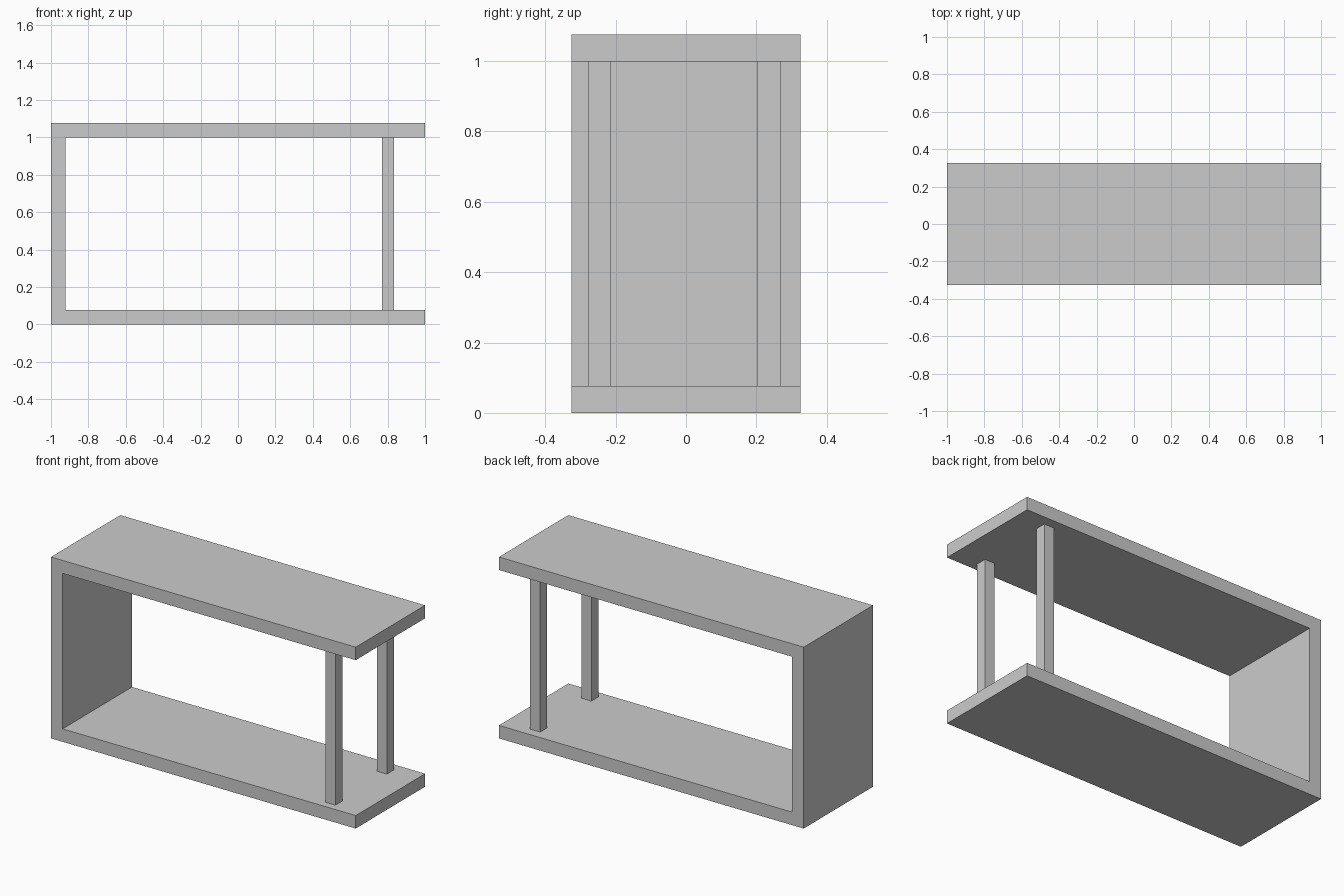
import bpy, bmesh
from mathutils import Matrix, Vector

if "Cube" in bpy.data.objects:
    bpy.data.objects.remove(bpy.data.objects["Cube"])

grey = bpy.data.materials.new("light grey")
grey.diffuse_color = (0.6, 0.6, 0.6, 1)
grey.use_nodes = True
grey.node_tree.nodes["Principled BSDF"].inputs["Base Color"].default_value = grey.diffuse_color


def add_object(name, bm):
    bmesh.ops.recalc_face_normals(bm, faces=bm.faces)
    mesh = bpy.data.meshes.new(name)
    bm.to_mesh(mesh)
    bm.free()
    mesh.materials.append(grey)
    obj = bpy.data.objects.new(name, mesh)
    bpy.context.collection.objects.link(obj)


def extrude_profile(name, points, depth):
    """Extrude an x-z outline along y, centred on y = 0."""
    bm = bmesh.new()
    face = bm.faces.new([bm.verts.new((x, -depth / 2, z)) for x, z in points])
    ext = bmesh.ops.extrude_face_region(bm, geom=[face], use_keep_orig=True)
    verts = [v for v in ext["geom"] if isinstance(v, bmesh.types.BMVert)]
    bmesh.ops.translate(bm, verts=verts, vec=(0, depth, 0))
    add_object(name, bm)


def box(name, lo, hi):
    lo, hi = Vector(lo), Vector(hi)
    bm = bmesh.new()
    mat = Matrix.Translation((lo + hi) / 2) @ Matrix.Diagonal((*(hi - lo), 1))
    bmesh.ops.create_cube(bm, size=1, matrix=mat)
    add_object(name, bm)


# C-shaped body: base, side panel and top in one piece
H, T = 1.076, 0.077
extrude_profile("table_frame", [
    (-1, 0), (1, 0), (1, T), (-1 + T, T),
    (-1 + T, H - T), (1, H - T), (1, H), (-1, H)], 0.65)

# Two square posts holding up the open end
for name, y0, y1 in (("front_post", -0.279, -0.213), ("back_post", 0.203, 0.268)):
    box(name, (0.77, y0, T), (0.835, y1, H - T))
